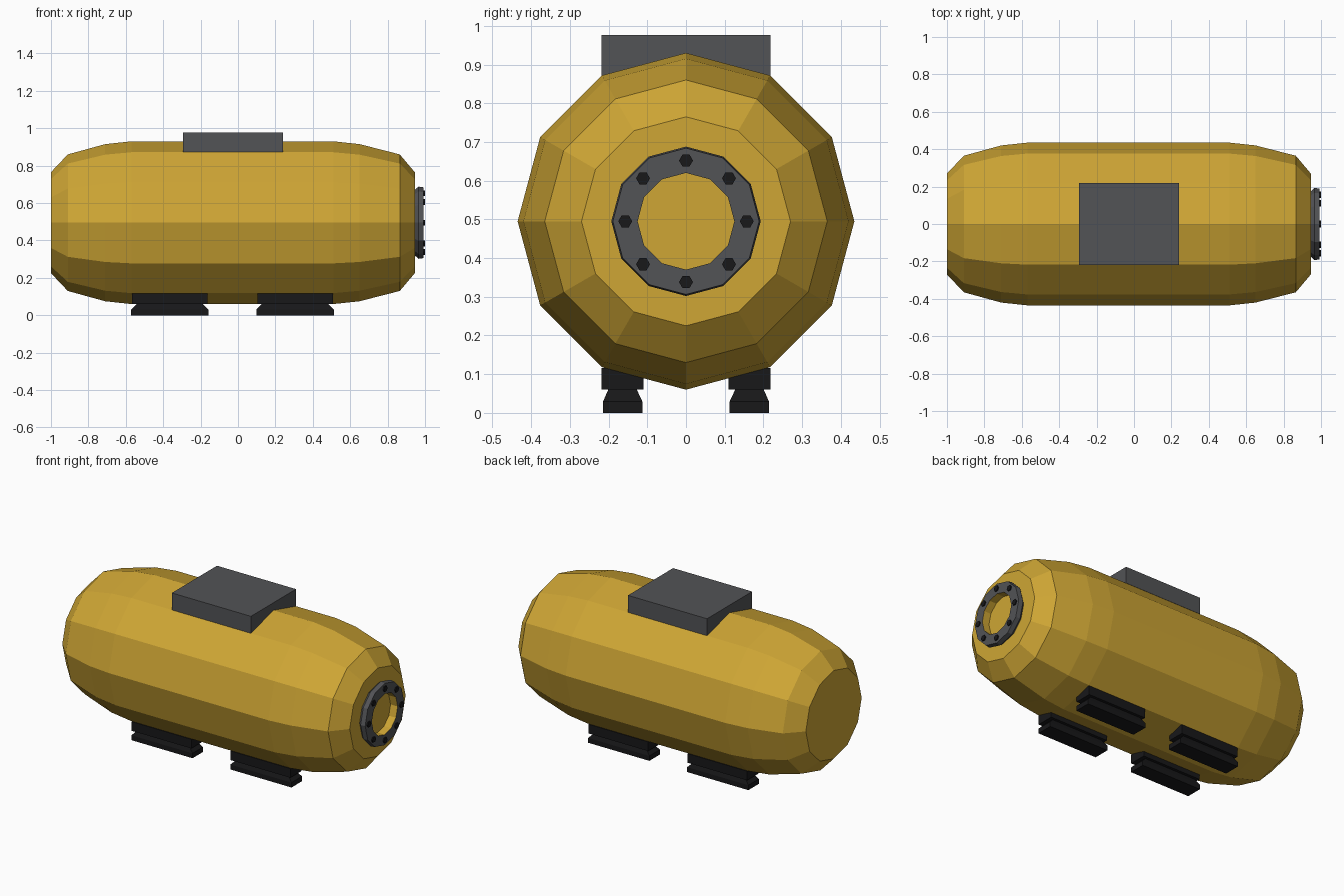
import bpy, bmesh
from math import sin, cos, pi

if "Cube" in bpy.data.objects:
    bpy.data.objects.remove(bpy.data.objects["Cube"])

ZC = 0.495  # height of the tank axis


def material(name, rgb):
    m = bpy.data.materials.new(name)
    m.diffuse_color = (*rgb, 1)
    m.use_nodes = True
    m.node_tree.nodes["Principled BSDF"].inputs["Base Color"].default_value = m.diffuse_color
    return m


YELLOW = material("yellow_paint", (0.62, 0.38, 0.035))
GREY = material("dark_grey", (0.085, 0.087, 0.093))
BLACK = material("black_rubber", (0.009, 0.009, 0.010))


def finish(name, bm, *mats):
    bmesh.ops.recalc_face_normals(bm, faces=bm.faces)
    mesh = bpy.data.meshes.new(name)
    bm.to_mesh(mesh)
    bm.free()
    for m in mats:
        mesh.materials.append(m)
    ob = bpy.data.objects.new(name, mesh)
    bpy.context.collection.objects.link(ob)
    return ob


def lathe(name, profile, sides, mats, y=0, z=ZC, closed=False, inner_mat=None):
    """Spin (x, radius) points around an axis parallel to x."""
    bm = bmesh.new()
    rings = [[bm.verts.new((x, y + r * cos(2 * pi * i / sides), z + r * sin(2 * pi * i / sides)))
              for i in range(sides)] for x, r in profile]
    n = len(rings)
    for k in range(n if closed else n - 1):
        a, b = rings[k], rings[(k + 1) % n]
        for i in range(sides):
            j = (i + 1) % sides
            f = bm.faces.new((a[i], a[j], b[j], b[i]))
            if k == inner_mat:
                f.material_index = 1
    if not closed:
        bm.faces.new(rings[0])
        bm.faces.new(rings[-1])
    return finish(name, bm, *mats)


def stack(name, layers, mat):
    """Box-like solid from rectangular layers (x0, x1, y0, y1, z)."""
    bm = bmesh.new()
    rings = [[bm.verts.new(p) for p in ((x0, y0, z), (x1, y0, z), (x1, y1, z), (x0, y1, z))]
             for x0, x1, y0, y1, z in layers]
    for a, b in zip(rings, rings[1:]):
        for i in range(4):
            j = (i + 1) % 4
            bm.faces.new((a[i], a[j], b[j], b[i]))
    bm.faces.new(rings[0])
    bm.faces.new(rings[-1])
    return finish(name, bm, mat)


# Tank body
lathe("tank_body", [(-1, 0.27), (-0.91, 0.365), (-0.71, 0.42), (-0.57, 0.435),
                    (0.51, 0.435), (0.65, 0.42), (0.865, 0.365), (0.945, 0.27)], 12, [YELLOW])

# End flange with a painted bore
lathe("end_flange", [(0.94, 0.125), (0.94, 0.17), (0.965, 0.193), (0.993, 0.189), (0.993, 0.125)],
      12, [GREY, YELLOW], closed=True, inner_mat=4)

# Flange bolts
for i in range(8):
    a = i * pi / 4
    lathe(f"flange_bolt_{i + 1}", [(0.97, 0.018), (1.0, 0.018)], 6, [BLACK],
          y=0.157 * cos(a), z=ZC + 0.157 * sin(a))

# Top box
stack("top_box", [(-0.295, 0.24, -0.218, 0.218, 0.872), (-0.295, 0.24, -0.218, 0.218, 0.976)], GREY)

# Four feet: mounting block above a flared pad
for cx, end in ((-0.365, "left"), (0.305, "right")):
    for s, side in ((-1, "front"), (1, "back")):
        def layer(hx, y0, y1, z):
            return (cx - hx, cx + hx, *sorted((s * y0, s * y1)), z)
        stack(f"{side}_{end}_foot_block", [layer(0.202, 0.11, 0.218, 0.06),
                                           layer(0.202, 0.11, 0.218, 0.116)], BLACK)
        stack(f"{side}_{end}_foot_pad", [layer(0.207, 0.113, 0.214, 0.0), layer(0.207, 0.113, 0.214, 0.03),
                                         layer(0.175, 0.128, 0.2, 0.062)], BLACK)
